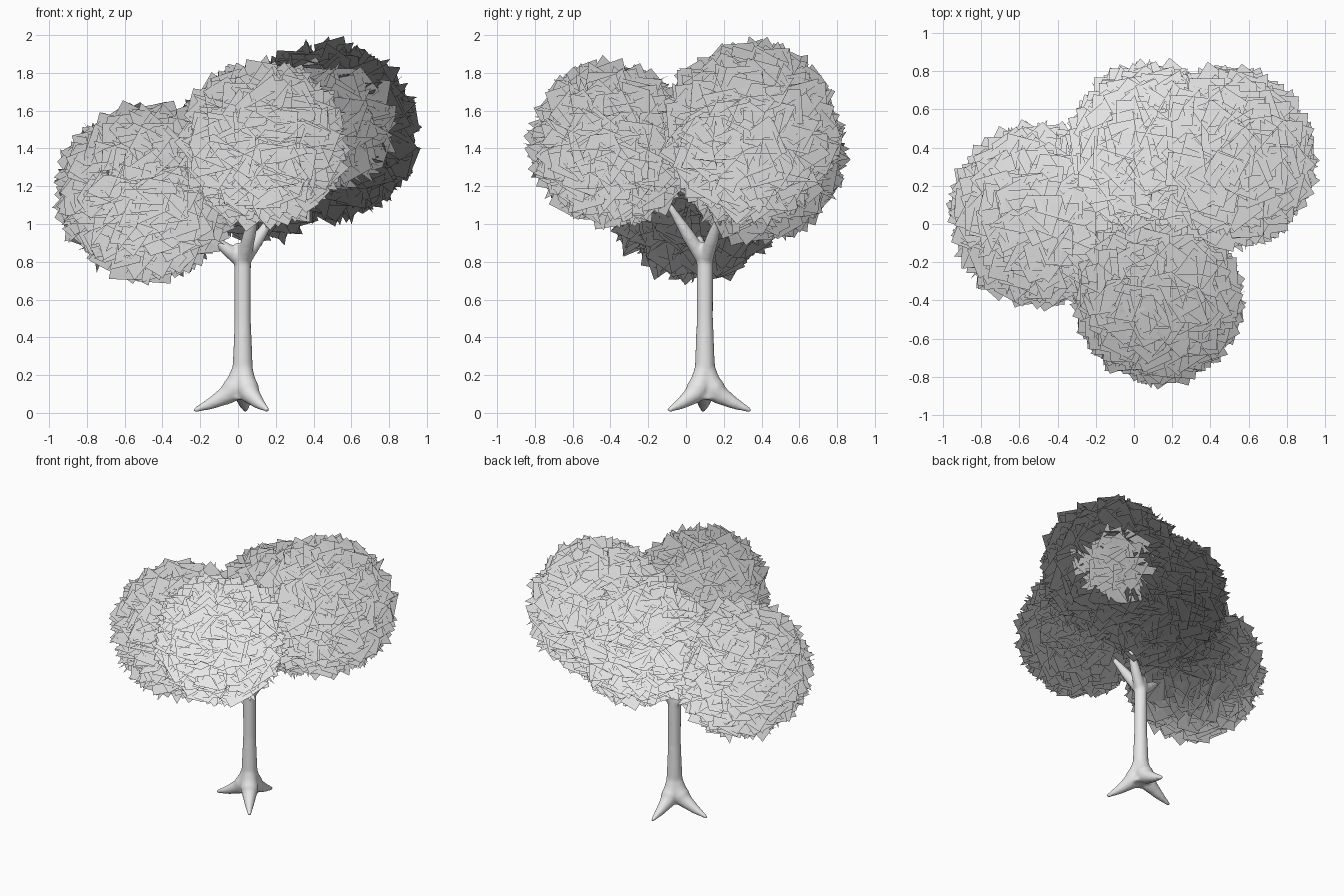
import bpy
import bmesh
import math
import random
from mathutils import Vector, Matrix, Quaternion

random.seed(4)

cube = bpy.data.objects.get("Cube")
if cube:
    bpy.data.objects.remove(cube, do_unlink=True)

# One pale grey for bark and leaves
grey = bpy.data.materials.new("pale_grey")
grey.use_nodes = True
colour = (0.8, 0.8, 0.8, 1)
grey.diffuse_color = colour
grey.node_tree.nodes["Principled BSDF"].inputs["Base Color"].default_value = colour


def add_object(name, mesh):
    mesh.materials.clear()
    mesh.materials.append(grey)
    for poly in mesh.polygons:
        poly.use_smooth = True
    obj = bpy.data.objects.new(name, mesh)
    bpy.context.collection.objects.link(obj)
    return obj


def add_limb(curve, points):
    """Tapered round limb through (x, y, z, radius) points."""
    spline = curve.splines.new('BEZIER')
    spline.bezier_points.add(len(points) - 1)
    for bp, (x, y, z, r) in zip(spline.bezier_points, points):
        bp.co = (x, y, z)
        bp.radius = r
        bp.handle_left_type = bp.handle_right_type = 'AUTO'


# Trunk, roots and branches as tapered limbs
BASE = Vector((0.025, 0.1, 0))
ROOT_TIPS = [(-0.235, 0.09), (0.04, 0.345), (0.16, -0.095)]
BRANCH_TIPS = [(-0.14, 0.07, 0.93), (0.1, -0.09, 1.1), (0.19, 0.18, 1.05)]

limbs = bpy.data.curves.new("limbs", 'CURVE')
limbs.dimensions = '3D'
limbs.bevel_depth = 1.0
limbs.bevel_resolution = 4
limbs.use_fill_caps = True

add_limb(limbs, [(BASE.x, BASE.y, 0.07, 0.065), (BASE.x, BASE.y, 0.22, 0.055),
                 (BASE.x, BASE.y, 0.5, 0.044), (BASE.x, BASE.y, 0.8, 0.045),
                 (BASE.x, BASE.y, 0.9, 0.042)])
for tx, ty in ROOT_TIPS:
    out = Vector((tx, ty, 0)) - BASE
    path = []
    for t, z, r in [(0, 0.26, 0.045), (0.2, 0.125, 0.062),
                    (0.5, 0.07, 0.04), (1, 0.011, 0.012)]:
        p = BASE + out * t
        path.append((p.x, p.y, z, r))
    add_limb(limbs, path)
for tip in BRANCH_TIPS:
    start = BASE + Vector((0, 0, 0.8))
    mid = start.lerp(Vector(tip), 0.45)
    add_limb(limbs, [(*start, 0.04), (*mid, 0.036), (*tip, 0.018)])

# Fuse the limbs into one smooth trunk
helper = bpy.data.objects.new("limb_helper", limbs)
bpy.context.collection.objects.link(helper)
bpy.context.view_layer.update()
graph = bpy.context.evaluated_depsgraph_get()
trunk_mesh = bpy.data.meshes.new_from_object(helper.evaluated_get(graph))
bpy.data.objects.remove(helper, do_unlink=True)
trunk = add_object("trunk", trunk_mesh)
remesh = trunk.modifiers.new("fuse", 'REMESH')
remesh.mode = 'VOXEL'
remesh.voxel_size = 0.009
remesh.use_smooth_shade = True
soften = trunk.modifiers.new("soften", 'SMOOTH')
soften.factor = 0.5
soften.iterations = 10


def random_direction():
    return Vector([random.gauss(0, 1) for _ in range(3)]).normalized()


def leaf_ball(name, centre, radius, count=600):
    """Ball of crossing square leaves, shaded softly outward from the tree foot."""
    bm = bmesh.new()
    normals = []
    golden = math.pi * (3 - math.sqrt(5))
    for i in range(count):
        # Even spread over the sphere, each leaf turned at random
        h = 1 - 2 * (i + 0.5) / count
        ring = math.sqrt(1 - h * h)
        out = Vector((ring * math.cos(i * golden), ring * math.sin(i * golden), h))
        spot = Vector(centre) + out * (radius - random.uniform(0.085, 0.11))
        outward = (spot - BASE).normalized()
        turn = Quaternion(random_direction(), random.uniform(0, math.tau)).to_matrix()
        if turn.col[2].dot(outward) < 0:
            turn = turn @ Matrix.Rotation(math.pi, 3, 'X')
        bmesh.ops.create_grid(bm, x_segments=1, y_segments=1,
                              size=random.uniform(0.08, 0.095),
                              matrix=Matrix.Translation(spot) @ turn.to_4x4())
        normals += [outward] * 4
    mesh = bpy.data.meshes.new(name)
    bm.to_mesh(mesh)
    bm.free()
    add_object(name, mesh)
    mesh.normals_split_custom_set_from_vertices(normals)


# Foliage
leaf_ball("right_foliage", (-0.49, 0.045, 1.17), 0.48)
leaf_ball("front_foliage", (0.13, -0.39, 1.425), 0.445)
leaf_ball("left_foliage", (0.475, 0.34, 1.49), 0.485)
leaf_ball("back_foliage", (0.1, 0.385, 1.36), 0.46)
